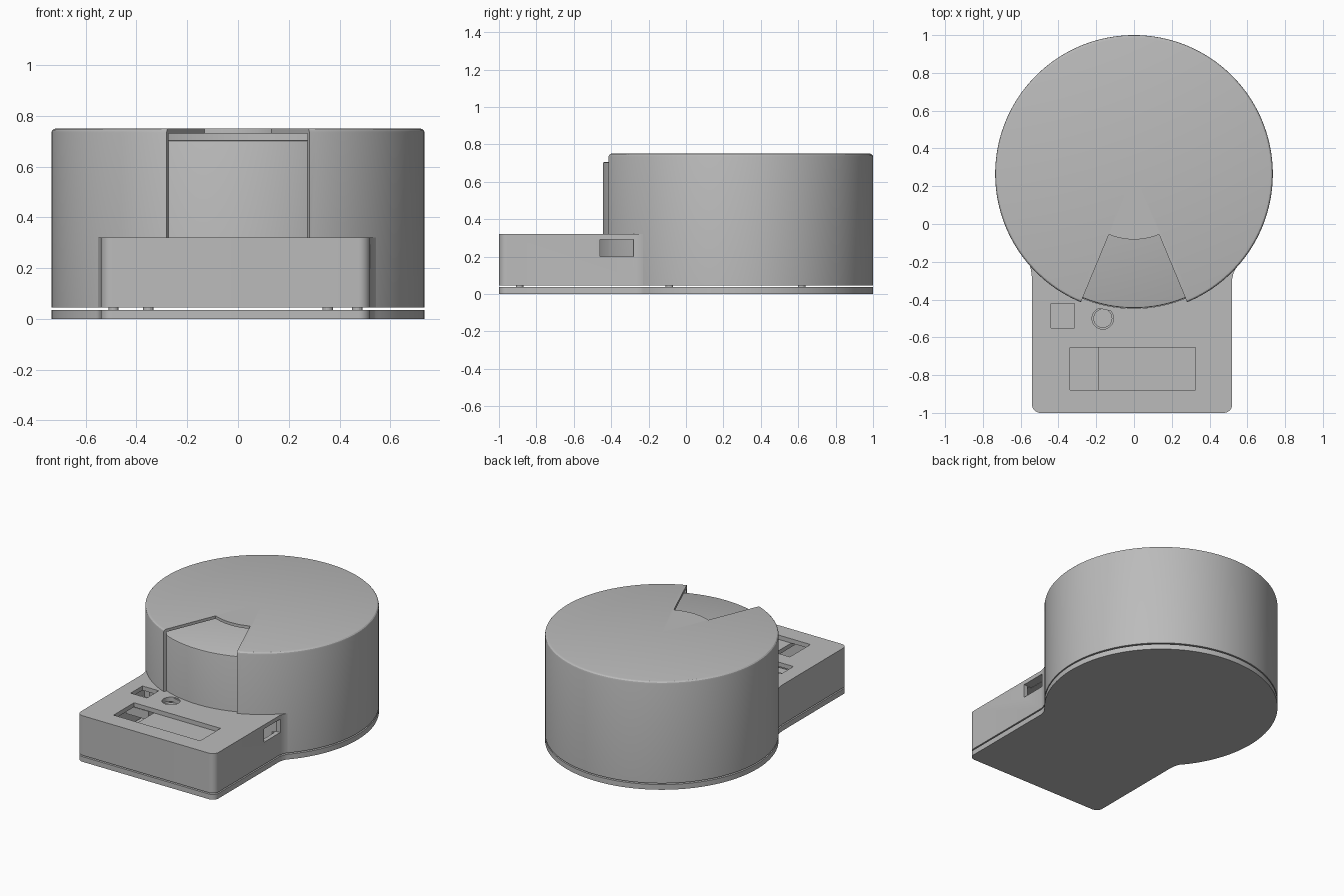
import bpy, bmesh, math
from mathutils import Matrix, Vector

old = bpy.data.objects.get("Cube")
if old:
    bpy.data.objects.remove(old, do_unlink=True)

CY = 0.265       # y of the drum axis
R = 0.735        # outer radius of the shell
HALF = math.radians(22.5)

grey = bpy.data.materials.new("light_grey")
grey.use_nodes = True
grey.diffuse_color = (0.5, 0.5, 0.5, 1)
grey.node_tree.nodes["Principled BSDF"].inputs["Base Color"].default_value = (0.5, 0.5, 0.5, 1)


def finish(name, bm):
    bmesh.ops.recalc_face_normals(bm, faces=bm.faces)
    mesh = bpy.data.meshes.new(name)
    bm.to_mesh(mesh)
    bm.free()
    mesh.materials.append(grey)
    ob = bpy.data.objects.new(name, mesh)
    bpy.context.collection.objects.link(ob)
    return ob


def prism(name, outline, z0, z1):
    bm = bmesh.new()
    face = bm.faces.new([bm.verts.new((x, y, z0)) for x, y in outline])
    up = bmesh.ops.extrude_face_region(bm, geom=[face])["geom"]
    verts = [v for v in up if isinstance(v, bmesh.types.BMVert)]
    bmesh.ops.translate(bm, verts=verts, vec=(0, 0, z1 - z0))
    return finish(name, bm)


def block(name, x0, x1, y0, y1, z0, z1):
    return prism(name, [(x0, y0), (x1, y0), (x1, y1), (x0, y1)], z0, z1)


def arc(cx, cy, r, a0, a1, n):
    return [(cx + r * math.cos(a0 + (a1 - a0) * i / n),
             cy + r * math.sin(a0 + (a1 - a0) * i / n)) for i in range(n + 1)]


def disc(name, x, y, r, z0, z1, n=48):
    return prism(name, arc(x, y, r, 0, math.tau, n)[:-1], z0, z1)


def lathe(name, profile, steps=160):
    # profile of (radius, z) spun about the drum axis
    bm = bmesh.new()
    verts = [bm.verts.new((r, CY, z)) for r, z in profile]
    edges = [bm.edges.new(pair) for pair in zip(verts, verts[1:])]
    bmesh.ops.spin(bm, geom=verts + edges, cent=(0, CY, 0), axis=(0, 0, 1),
                   angle=math.tau, steps=steps, use_duplicate=False)
    bmesh.ops.remove_doubles(bm, verts=bm.verts, dist=0.0001)
    return finish(name, bm)


def boolean(ob, cutters, operation="DIFFERENCE"):
    bpy.context.view_layer.objects.active = ob
    for cutter in cutters:
        mod = ob.modifiers.new("cut", "BOOLEAN")
        mod.operation = operation
        mod.solver = "EXACT"
        mod.object = cutter
        bpy.ops.object.modifier_apply(modifier=mod.name)
        bpy.data.objects.remove(cutter, do_unlink=True)


# Outline of the control box, flaring where it meets the drum
def box_outline():
    c = 0.045
    flare = [(0.0, -0.29), (0.006, -0.262), (0.016, -0.24), (0.034, -0.215)]
    pts = arc(-0.54 + c, -1 + c, c, math.pi, 1.5 * math.pi, 8)
    pts += arc(0.52 - c, -1 + c, c, -0.5 * math.pi, 0, 8)
    pts += [(0.52 + dx, y) for dx, y in flare]
    pts += [(0.45, -0.12), (-0.45, -0.12)]
    pts += [(-0.54 - dx * 0.4, y) for dx, y in reversed(flare)]
    return pts


# Base plate: round foot joined to the box floor
base = disc("base_plate", 0, CY, R, 0, 0.036, 160)
boolean(base, [prism("box_floor", box_outline(), 0, 0.036)], "UNION")

# Outer shell with a wedge opening at the front
shell = lathe("outer_shell", [
    (0, 0.75), (R - 0.016, 0.75), (R - 0.008, 0.748), (R - 0.002, 0.742), (R, 0.734),
    (R, 0.045), (0.714, 0.045), (0.714, 0.73), (0, 0.73)])
a = -math.pi / 2
wedge = (arc(0, CY, 0.347, a - HALF, a + HALF, 16) +
         arc(0, CY, 0.9, a + HALF, a - HALF, 16))
boolean(shell, [prism("wedge_cutter", wedge, 0.315, 0.9)])

# Inner drum seen through the opening
drum = lathe("inner_drum", [(0, 0.705), (0.702, 0.705), (0.708, 0.702), (0.71, 0.695),
                            (0.71, 0.05), (0, 0.05)])

# Control box housing: hollow, with openings for screen, button, sensor and side port
box = prism("control_box", box_outline(), 0.045, 0.32)
boolean(box, [
    block("cavity_cutter", -0.51, 0.49, -0.97, -0.3, 0, 0.29),
    block("screen_cutter", -0.34, 0.325, -0.88, -0.655, 0.25, 0.4),
    block("sensor_cutter", -0.44, -0.315, -0.55, -0.42, 0.25, 0.4),
    disc("button_cutter", -0.165, -0.5, 0.057, 0.25, 0.4),
    block("port_cutter", 0.46, 0.6, -0.46, -0.28, 0.2, 0.292),
    disc("drum_cutter", 0, CY, 0.712, 0, 0.6, 160)])

# Parts inside the box
screen = block("screen_module", -0.19, 0.4, -0.94, -0.6, 0.26, 0.288)
button = disc("button", -0.165, -0.5, 0.05, 0.2, 0.285)
sensor = block("sensor_module", -0.46, -0.29, -0.57, -0.4, 0.18, 0.24)

# Small spacers that carry the upper parts over the base gap
for i in range(4):
    ang = math.pi / 4 + i * math.pi / 2
    disc("spacer_%d" % (i + 1), 0.5 * math.cos(ang), CY + 0.5 * math.sin(ang),
         0.02, 0.03, 0.06, 16)
for name, x in (("box_spacer_right", -0.49), ("box_spacer_left", 0.47)):
    disc(name, x, -0.89, 0.02, 0.03, 0.06, 16)

# Smooth curved walls, keep edges sharp
bpy.ops.object.select_all(action="DESELECT")
for ob in (base, shell, drum, box, button):
    ob.select_set(True)
bpy.context.view_layer.objects.active = shell
bpy.ops.object.shade_smooth_by_angle(angle=math.radians(30))
